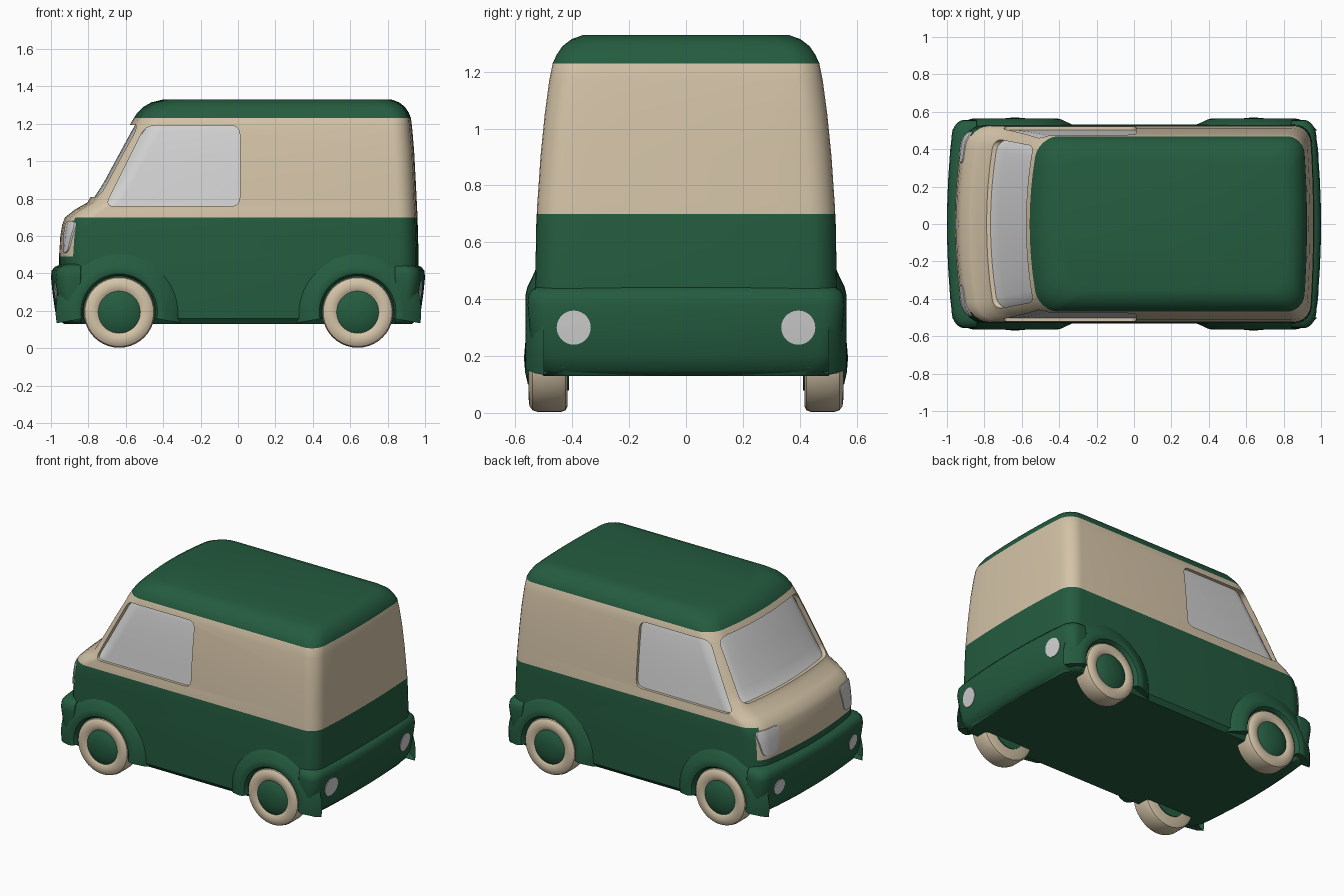
import bpy, bmesh
from math import sin, cos, pi, radians
from mathutils import Vector

cube = bpy.data.objects.get("Cube")
if cube:
    bpy.data.objects.remove(cube, do_unlink=True)


def material(name, rgb):
    m = bpy.data.materials.new(name)
    m.use_nodes = True
    m.diffuse_color = (*rgb, 1)
    bsdf = m.node_tree.nodes["Principled BSDF"]
    bsdf.inputs["Base Color"].default_value = (*rgb, 1)
    bsdf.inputs["Roughness"].default_value = 0.6
    return m


MATS = [material("dark_green", (0.018, 0.107, 0.051)),
        material("cream", (0.66, 0.55, 0.39)),
        material("pale_grey", (0.65, 0.65, 0.65))]
GREEN, CREAM, GREY = range(3)


def finish(name, bm, paint):
    """Turn a bmesh into an object; paint is an index or a rule on the face centre."""
    bmesh.ops.remove_doubles(bm, verts=bm.verts, dist=1e-5)
    bmesh.ops.recalc_face_normals(bm, faces=bm.faces)
    for f in bm.faces:
        f.material_index = paint(f.calc_center_median()) if callable(paint) else paint
    me = bpy.data.meshes.new(name)
    bm.to_mesh(me)
    bm.free()
    ob = bpy.data.objects.new(name, me)
    bpy.context.collection.objects.link(ob)
    for m in MATS:
        me.materials.append(m)
    return ob


def select(ob):
    bpy.ops.object.select_all(action='DESELECT')
    ob.select_set(True)
    bpy.context.view_layer.objects.active = ob


def smooth(ob, angle=35):
    select(ob)
    bpy.ops.object.shade_smooth_by_angle(angle=radians(angle))


def boolean(ob, other, operation):
    mod = ob.modifiers.new("cut", 'BOOLEAN')
    mod.object, mod.operation, mod.solver = other, operation, 'EXACT'
    select(ob)
    bpy.ops.object.modifier_apply(modifier=mod.name)


def ring(x0, x1, w, r0, r1, bow0, bow1):
    """Rounded rectangle in plan, with bowed ends."""
    pts = []
    for i, (sx, sy) in enumerate([(1, 1), (-1, 1), (-1, -1), (1, -1)]):
        r = r1 if sx > 0 else r0
        cx, cy = (x1 - r if sx > 0 else x0 + r), sy * (w - r)
        for k in range(7):
            a = (i + k / 6) * pi / 2
            pts.append((cx + r * cos(a), cy + r * sin(a)))
        if i in (1, 3):
            pts += [(x0 if i == 1 else x1, cy * (1 - k / 4)) for k in range(1, 8)]
    out = []
    for x, y in pts:
        t = (x - x0) / (x1 - x0)
        out.append((x + (y / w) ** 2 * (bow0 * (1 - t) - bow1 * t), y))
    return out


def loft(name, rings, paint, corners, grow=0, flip=1):
    """Skin stacked plan outlines (z, x0, x1, half width)."""
    bm = bmesh.new()
    rows = []
    for i, (z, x0, x1, w) in enumerate(rings):
        z += grow if i > len(rings) / 2 else -grow if i == 0 else 0
        rows.append([bm.verts.new((flip * x, y, z)) for x, y in
                     ring(x0 - grow, x1 + grow, w + grow, *corners)])
    n = len(rows[0])
    for a, b in zip(rows, rows[1:]):
        for i in range(n):
            j = (i + 1) % n
            bm.faces.new((a[i], a[j], b[j], b[i]))
    bm.faces.new(rows[0])
    bm.faces.new(rows[-1])
    return finish(name, bm, paint)


def rounded(pts, r):
    """Round the corners of a flat outline."""
    out = []
    for i, p in enumerate(pts):
        p, a, b = Vector(p), Vector(pts[i - 1]), Vector(pts[(i + 1) % len(pts)])
        s, e = p + (a - p).normalized() * r, p + (b - p).normalized() * r
        for k in range(6):
            t = k / 5
            out.append(s * (1 - t) ** 2 + p * 2 * t * (1 - t) + e * t * t)
    return out


def prism(name, pts, vec, paint):
    bm = bmesh.new()
    a = [bm.verts.new(p) for p in pts]
    b = [bm.verts.new(Vector(p) + Vector(vec)) for p in pts]
    bm.faces.new(a)
    bm.faces.new(b)
    for i in range(len(a)):
        bm.faces.new((a[i - 1], a[i], b[i], b[i - 1]))
    return finish(name, bm, paint)


def lathe(name, prof, x, z, side, paint, start=0, end=360, steps=40):
    """Sweep a (radius, y) profile around a wheel axle."""
    bm = bmesh.new()
    rows = []
    for k in range(steps + 1):
        a = radians(start + (end - start) * k / steps)
        rows.append([bm.verts.new((x + r * cos(a), side * y, z + r * sin(a))) for r, y in prof])
    for a, b in zip(rows, rows[1:]):
        for i in range(len(prof) - 1):
            bm.faces.new((a[i], a[i + 1], b[i + 1], b[i]))
    if end - start < 360:
        bm.faces.new(rows[0])
        bm.faces.new(rows[-1])
    bmesh.ops.dissolve_degenerate(bm, dist=1e-5, edges=bm.edges)
    ob = finish(name, bm, paint)
    smooth(ob)
    return ob


# Body shell: green below the belt line and on the roof, cream between
BODY = [(0.13, -0.93, 0.93, 0.50), (0.16, -0.95, 0.95, 0.525), (0.42, -0.955, 0.965, 0.532),
        (0.49, -0.957, 0.965, 0.53), (0.60, -0.95, 0.963, 0.528), (0.66, -0.94, 0.961, 0.527),
        (0.70, -0.925, 0.96, 0.525), (0.74, -0.875, 0.958, 0.523), (0.78, -0.805, 0.956, 0.52),
        (0.90, -0.738, 0.95, 0.512), (1.05, -0.657, 0.942, 0.497), (1.17, -0.592, 0.932, 0.481),
        (1.23, -0.558, 0.925, 0.469), (1.26, -0.538, 0.913, 0.455), (1.29, -0.507, 0.893, 0.435),
        (1.315, -0.463, 0.862, 0.402), (1.33, -0.40, 0.82, 0.36)]
CORNERS = (0.11, 0.09, 0.05, 0.02)


def body_paint(c):
    nose = c.x < -0.87 and abs(c.y) < 0.5 and c.z > 0.49
    return CREAM if 0.70 < c.z < 1.23 or (nose and c.z < 0.75) else GREEN


body = loft("body", BODY, body_paint, CORNERS)
glass = loft("window_glass", BODY, GREY, CORNERS, grow=-0.018)

# Window openings, cut through to the glass
cutters = []
for s in (1, -1):
    outline = rounded([(-0.71, s * 0.42, 0.76), (0.01, s * 0.42, 0.76),
                       (0.01, s * 0.42, 1.19), (-0.495, s * 0.42, 1.19)], 0.05)
    cutters.append(prism("side_window_cutter", outline, (0, s * 0.2, 0), CREAM))
screen = [(-0.80 + (z - 0.78) * 0.545 - 0.1, y, z) for y, z in
          [(-0.455, 0.81), (0.455, 0.81), (0.415, 1.195), (-0.415, 1.195)]]
cutters.append(prism("windscreen_cutter", rounded(screen, 0.06), (0.24, 0, 0), CREAM))
for c in cutters:
    boolean(body, c, 'DIFFERENCE')
    bpy.data.objects.remove(c, do_unlink=True)
smooth(body)
smooth(glass)

# Headlights follow the nose corners
shell = loft("nose_helper", BODY, GREY, CORNERS, grow=0.005)
for s, side in ((1, "left"), (-1, "right")):
    pts = rounded([(-1.1, s * 0.36, 0.51), (-1.1, s * 0.47, 0.51),
                   (-1.1, s * 0.50, 0.68), (-1.1, s * 0.32, 0.68)], 0.04)
    lamp = prism(side + "_headlight", pts, (0.26, 0, 0), GREY)
    boolean(lamp, shell, 'INTERSECT')
    smooth(lamp)
bpy.data.objects.remove(shell, do_unlink=True)

# Bumpers with round lamps
BUMPER = [(0.13, 0.84, 0.93, 0.50), (0.15, 0.84, 0.955, 0.525), (0.20, 0.84, 0.978, 0.54),
          (0.30, 0.84, 0.992, 0.55), (0.38, 0.84, 1.0, 0.557), (0.415, 0.84, 0.996, 0.553),
          (0.435, 0.84, 0.98, 0.54), (0.45, 0.84, 0.945, 0.51)]
ENDS = (0.01, 0.075, 0, 0.035)
for flip, end in ((-1, "front"), (1, "rear")):
    smooth(loft(end + "_bumper", BUMPER, GREEN, ENDS, flip=flip), 50)
    shell = loft("bumper_helper", BUMPER, GREY, ENDS, grow=0.004, flip=flip)
    radius = 0.06 if flip > 0 else 0.05
    for s, side in ((1, "left"), (-1, "right")):
        pts = [(flip * 0.92, s * 0.395 + radius * cos(k * pi / 14),
                0.30 + radius * sin(k * pi / 14)) for k in range(28)]
        lamp = prism(f"{end}_{side}_bumper_lamp", pts, (flip * 0.2, 0, 0), GREY)
        boolean(lamp, shell, 'INTERSECT')
        smooth(lamp)
    bpy.data.objects.remove(shell, do_unlink=True)

# Wheels, hubcaps and flared arches
TIRE = [(0.10, 0.535), (0.118, 0.548), (0.14, 0.554), (0.168, 0.551), (0.184, 0.54),
        (0.19, 0.52), (0.19, 0.44), (0.184, 0.424), (0.17, 0.417), (0.10, 0.417)]
HUB = [(0, 0.57), (0.05, 0.566), (0.09, 0.557), (0.115, 0.543), (0.115, 0.412), (0, 0.412)]
ARCH = [(0.185, 0.45), (0.195, 0.545), (0.205, 0.558), (0.225, 0.564), (0.25, 0.558),
        (0.28, 0.543), (0.31, 0.53), (0.34, 0.50)]
for x, end in ((-0.635, "front"), (0.64, "rear")):
    for s, side in ((1, "left"), (-1, "right")):
        tag = f"{end}_{side}_"
        lathe(tag + "tire", TIRE, x, 0.193, s, CREAM)
        lathe(tag + "hubcap", HUB, x, 0.193, s, GREEN)
        lathe(tag + "wheel_arch", ARCH, x, 0.193, s, GREEN, -10, 190, 28)
